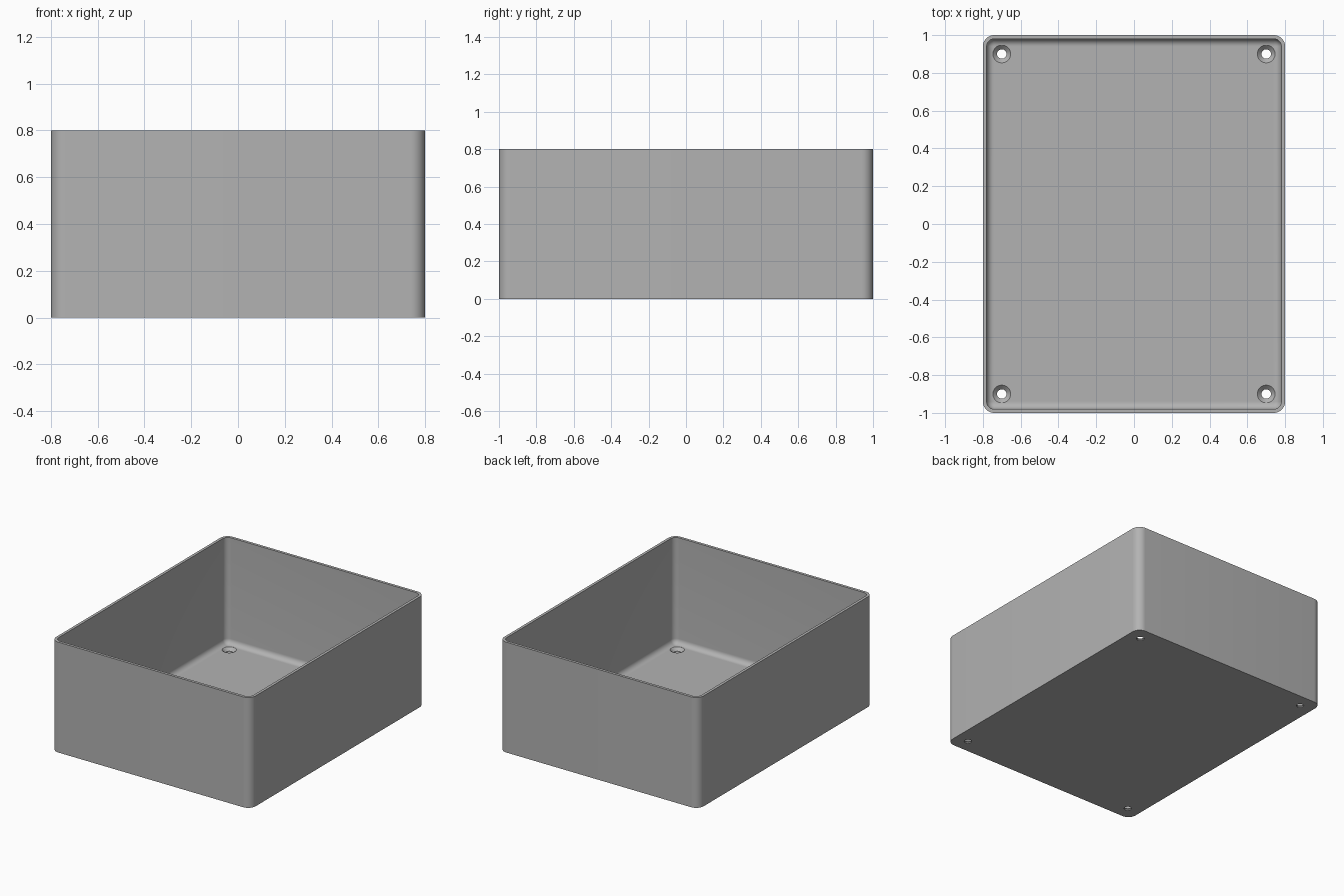
import bpy, bmesh, math

cube = bpy.data.objects.get("Cube")
if cube:
    bpy.data.objects.remove(cube, do_unlink=True)

HALF_X, HALF_Y, HEIGHT = 0.8, 1.0, 0.8
CORNER, WALL, FLOOR, FILLET = 0.06, 0.02, 0.03, 0.038
HOLE_X, HOLE_Y, HOLE_R, SINK_R = 0.7, 0.9, 0.025, 0.047

grey = bpy.data.materials.new("plain grey")
grey.use_nodes = True
colour = (0.45, 0.45, 0.45, 1)
grey.diffuse_color = colour
grey.node_tree.nodes["Principled BSDF"].inputs["Base Color"].default_value = colour


def make_object(name, bm):
    bmesh.ops.recalc_face_normals(bm, faces=bm.faces)
    mesh = bpy.data.meshes.new(name)
    bm.to_mesh(mesh)
    bm.free()
    mesh.materials.append(grey)
    obj = bpy.data.objects.new(name, mesh)
    bpy.context.collection.objects.link(obj)
    return obj


def rounded_ring(bm, inset, z, steps=10):
    """Rounded rectangle of vertices, inset from the outer wall."""
    r = CORNER - inset
    cx, cy = HALF_X - CORNER, HALF_Y - CORNER
    ring = []
    for quarter, (sx, sy) in enumerate([(1, 1), (-1, 1), (-1, -1), (1, -1)]):
        for i in range(steps + 1):
            a = (quarter + i / steps) * math.pi / 2
            ring.append(bm.verts.new((sx * cx + r * math.cos(a),
                                      sy * cy + r * math.sin(a), z)))
    return ring


def loft(bm, rings):
    """Join successive rings with quads and cap both ends."""
    for low, high in zip(rings, rings[1:]):
        n = len(low)
        for i in range(n):
            j = (i + 1) % n
            bm.faces.new((low[i], low[j], high[j], high[i]))
    bm.faces.new(rings[0])
    bm.faces.new(rings[-1])


# Open box: outer wall, rim, inner wall, then a fillet down to the floor
bm = bmesh.new()
profile = [(0, 0), (0, HEIGHT), (WALL, HEIGHT)]
for i in range(9):
    a = i / 8 * math.pi / 2
    profile.append((WALL + FILLET * (1 - math.cos(a)),
                    FLOOR + FILLET * (1 - math.sin(a))))
loft(bm, [rounded_ring(bm, inset, z) for inset, z in profile])
box = make_object("open_box", bm)

# Countersunk screw hole cutters, one per corner
bm = bmesh.new()
for sx in (-1, 1):
    for sy in (-1, 1):
        rings = []
        for r, z in [(HOLE_R, -0.05), (HOLE_R, 0.008), (SINK_R, FLOOR), (SINK_R, 0.1)]:
            rings.append([bm.verts.new((sx * HOLE_X + r * math.cos(k * math.tau / 32),
                                        sy * HOLE_Y + r * math.sin(k * math.tau / 32), z))
                          for k in range(32)])
        loft(bm, rings)
cutter = make_object("screw_hole_cutter", bm)
cutter.hide_render = True

cut = box.modifiers.new("screw holes", "BOOLEAN")
cut.operation = "DIFFERENCE"
cut.solver = "EXACT"
cut.object = cutter

bpy.ops.object.select_all(action="DESELECT")
bpy.context.view_layer.objects.active = box
box.select_set(True)
bpy.ops.object.modifier_apply(modifier=cut.name)
bpy.data.objects.remove(cutter, do_unlink=True)
bpy.ops.object.shade_smooth_by_angle(angle=math.radians(30))
